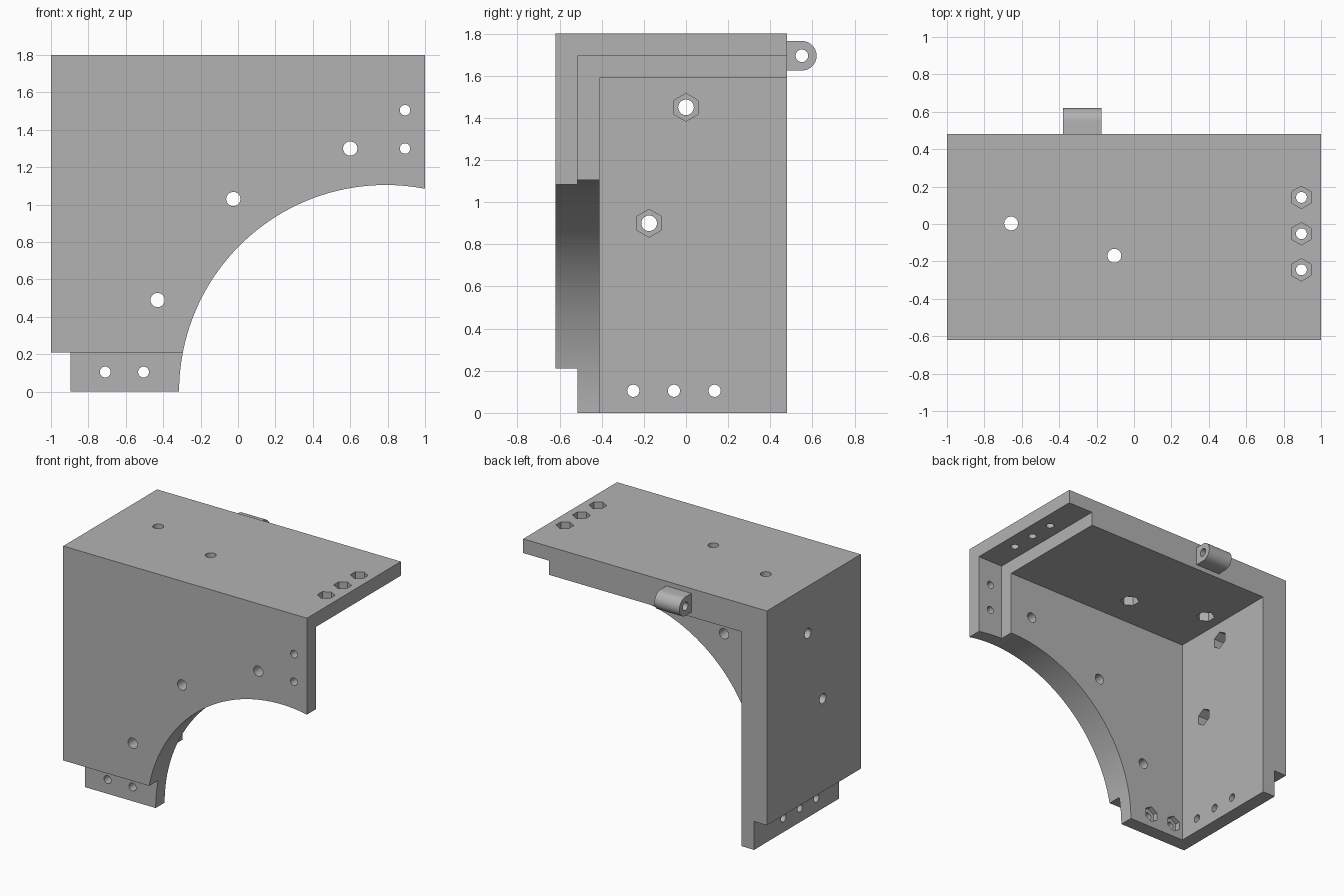
import bpy
import bmesh
from math import cos, sin, pi

cube = bpy.data.objects.get("Cube")
if cube:
    bpy.data.objects.remove(cube, do_unlink=True)

grey = bpy.data.materials.new("plain grey")
grey.use_nodes = True
COLOUR = (0.45, 0.45, 0.45, 1)
grey.diffuse_color = COLOUR
grey.node_tree.nodes["Principled BSDF"].inputs["Base Color"].default_value = COLOUR


def prism(name, axis, profile, low, high):
    """Extrude a 2D profile along an axis; the profile uses the other two axes in order."""
    place = {"x": lambda u, v, w: (w, u, v),
             "y": lambda u, v, w: (u, w, v),
             "z": lambda u, v, w: (u, v, w)}[axis]
    bm = bmesh.new()
    ends = [[bm.verts.new(place(u, v, w)) for u, v in profile] for w in (low, high)]
    for end in ends:
        bm.faces.new(end)
    n = len(profile)
    for i in range(n):
        j = (i + 1) % n
        bm.faces.new((ends[0][i], ends[0][j], ends[1][j], ends[1][i]))
    bmesh.ops.recalc_face_normals(bm, faces=bm.faces)
    mesh = bpy.data.meshes.new(name)
    bm.to_mesh(mesh)
    bm.free()
    mesh.materials.append(grey)
    obj = bpy.data.objects.new(name, mesh)
    bpy.context.collection.objects.link(obj)
    return obj


def box(name, x, y, z):
    return prism(name, "z", [(x[0], y[0]), (x[1], y[0]), (x[1], y[1]), (x[0], y[1])], *z)


def ring(u, v, radius, count):
    angles = [pi / 2 + 2 * pi * i / count for i in range(count)]
    return [(u + radius * cos(a), v + radius * sin(a)) for a in angles]


def combine(target, other, operation="DIFFERENCE"):
    other.hide_render = True
    mod = target.modifiers.new("combine", "BOOLEAN")
    mod.operation = operation
    mod.solver = "EXACT"
    mod.object = other
    bpy.ops.object.select_all(action="DESELECT")
    bpy.context.view_layer.objects.active = target
    target.select_set(True)
    bpy.ops.object.modifier_apply(modifier=mod.name)
    bpy.data.objects.remove(other, do_unlink=True)


def drill(axis, u, v, radius, low, high, sides=32):
    combine(body, prism("drill", axis, ring(u, v, radius, sides), low, high))


# Main block, limits and wall layer thickness
T = 0.105
FRONT, BACK, TOP = -0.62, 0.48, 1.8
FAR = 3
body = box("corner_housing", (-1, 1), (FRONT, BACK), (0, TOP))

# Hollow inside, leaving front, top and side walls
combine(body, box("hollow", (2 * T - 1, FAR), (FRONT + 2 * T, FAR), (-1, TOP - 2 * T)))
# Thin lip at the open end
combine(body, box("lip_step", (1 - 2 * T, FAR), (FRONT + T, FAR), (-1, TOP - T)))
# Inner layer showing along the bottom of the front and side walls
combine(body, box("front_step", (-FAR, FAR), (-FAR, FRONT + T), (-1, 2 * T)))
combine(body, box("side_step", (-FAR, T - 1), (-FAR, FAR), (-1, 2 * T)))
# Wheel arch through the front wall
arch_x = 1 - 2 * T
drill("y", arch_x, 0, 1.105, -1, 0, 160)

# Hinge lug on the back edge
LUG_Y, LUG_Z, LUG_R = 0.55, TOP - T, 0.07
arc = [(LUG_Y + LUG_R * cos(a), LUG_Z + LUG_R * sin(a))
       for a in [-pi / 2 + pi * i / 24 for i in range(25)]]
profile = [(BACK - 0.04, LUG_Z - LUG_R)] + arc + [(BACK - 0.04, LUG_Z + LUG_R)]
combine(body, prism("lug", "x", profile, -0.38, -0.175), "UNION")
drill("x", LUG_Y, LUG_Z, 0.03, -0.5, 0)

# Front wall bolt holes
for x, z in [(-0.43, 0.49), (-0.025, 1.03), (0.6, 1.3)]:
    drill("y", x, z, 0.038, -1, 0)
for z in (1.3, 1.505):
    drill("y", 0.893, z, 0.028, -1, 0)
# Lower front holes with nut pockets on the inside
for x in (-0.71, -0.505):
    drill("y", x, T, 0.029, -1, 0)
    drill("y", x, T, 0.06, FRONT + 2 * T - 0.04, 0, 6)

# Side wall holes, the upper pair with nut pockets on the inside
for y, z in [(0, 1.45), (-0.175, 0.9)]:
    drill("x", y, z, 0.037, -2, -0.5)
    drill("x", y, z, 0.066, T - 1, -0.5, 6)
for y in (-0.25, -0.057, 0.136):
    drill("x", y, T, 0.029, -2, -0.5)

# Top wall holes with nut pockets underneath
for x, y in [(-0.657, 0.003), (-0.105, -0.17)]:
    drill("z", x, y, 0.037, 1, 2)
    drill("z", x, y, 0.066, 1, TOP - T, 6)
# Row of holes on the lip with nut pockets above
for y in (-0.245, -0.052, 0.142):
    drill("z", 0.895, y, 0.029, 1, 2)
    drill("z", 0.895, y, 0.06, TOP - 0.05, 2, 6)

bpy.context.view_layer.objects.active = body
body.select_set(True)
bpy.ops.object.shade_smooth_by_angle(angle=pi / 6)
